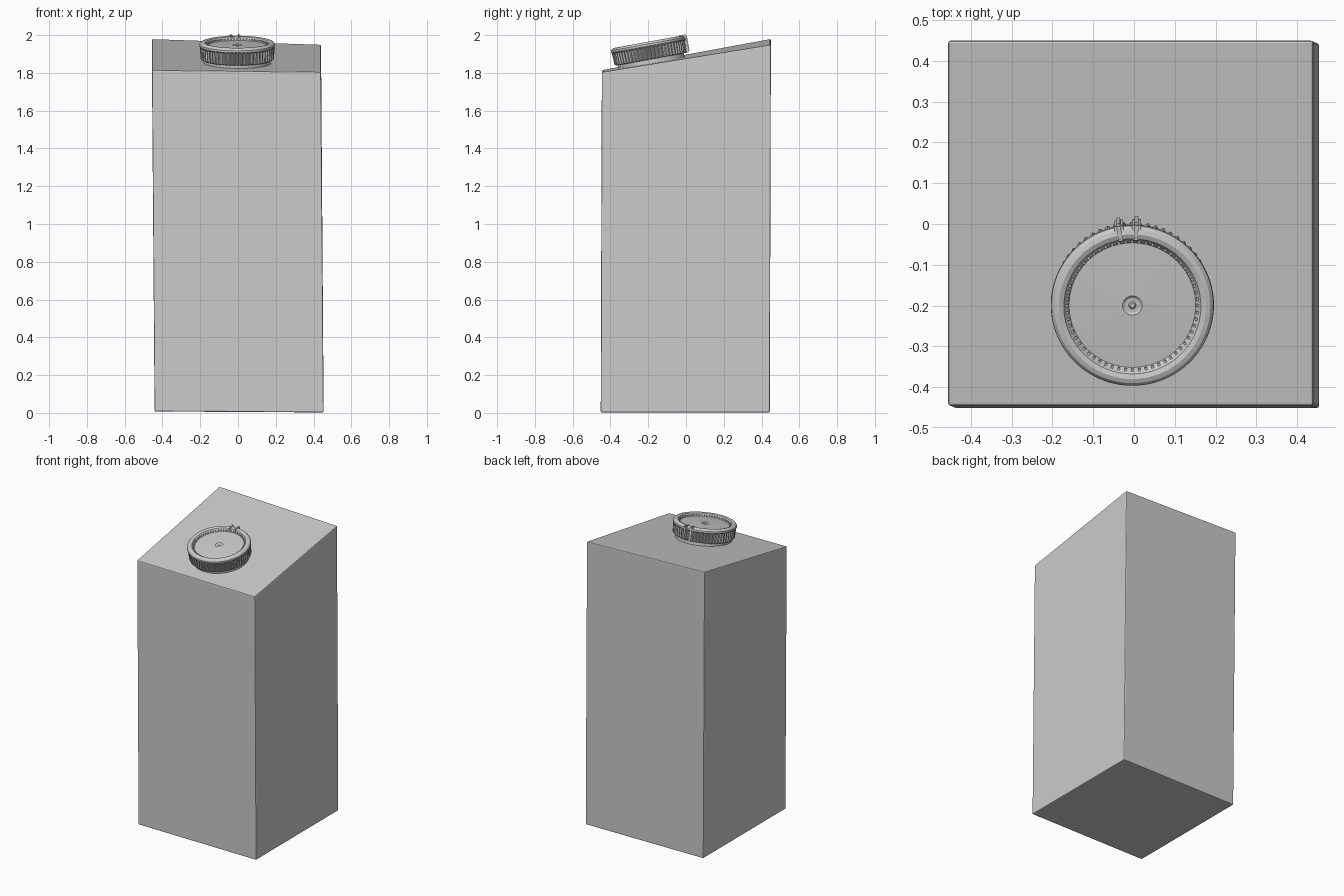
import bpy, bmesh, math
from mathutils import Matrix, Vector

cube = bpy.data.objects.get("Cube")
if cube:
    bpy.data.objects.remove(cube, do_unlink=True)

# Single matte grey
grey = bpy.data.materials.new("carton_grey")
grey.use_nodes = True
COLOR = (0.6, 0.6, 0.6, 1)
grey.diffuse_color = COLOR
grey.node_tree.nodes["Principled BSDF"].inputs["Base Color"].default_value = COLOR


def make_object(name, bm, smooth=None):
    bmesh.ops.recalc_face_normals(bm, faces=bm.faces[:])
    mesh = bpy.data.meshes.new(name)
    bm.to_mesh(mesh)
    bm.free()
    mesh.materials.append(grey)
    obj = bpy.data.objects.new(name, mesh)
    bpy.context.collection.objects.link(obj)
    if smooth:
        bpy.ops.object.select_all(action="DESELECT")
        obj.select_set(True)
        bpy.context.view_layer.objects.active = obj
        bpy.ops.object.shade_smooth_by_angle(angle=math.radians(smooth))
    return obj


# Carton body: a box leaning slightly left, with a sloping top
bm = bmesh.new()
bmesh.ops.create_cube(bm, size=1)
for v in bm.verts:
    sx, sy, top = v.co.x, v.co.y, v.co.z > 0
    v.co.x = 0.895 * sx + (-0.008 if top else 0.006)
    v.co.y = 0.895 * sy + (0.002 if top else -0.004)
    v.co.z = 1.887 + 0.155 * sy - 0.02 * sx - 0.02 * sx * sy if top else 0.005 - 0.01 * sx * 0.5
    v.co.z = max(v.co.z, 0)
body = make_object("carton_body", bm)
bevel = body.modifiers.new("soft_edges", "BEVEL")
bevel.width = 0.006
bevel.segments = 2

# Cap parts share one tilted frame resting on the slope
TILT = Matrix.Translation((-0.004, -0.186, 1.872)) @ Matrix.Rotation(math.radians(10.3), 4, "X")


def lathe(name, profile, steps, ribbed=(), depth=0.0, smooth=30):
    """Turn (radius, height) points; rows listed in ribbed get knurled."""
    bm = bmesh.new()
    rings = []
    for row, (r, z) in enumerate(profile):
        ring = []
        for i in range(steps):
            a = math.tau * i / steps
            rr = r - (depth if row in ribbed and i % 4 > 1 else 0)
            ring.append(bm.verts.new((rr * math.cos(a), rr * math.sin(a), z)))
        rings.append(ring)
    for low, high in zip(rings, rings[1:]):
        for i in range(steps):
            j = (i + 1) % steps
            bm.faces.new((low[i], low[j], high[j], high[i]))
    bm.faces.new(rings[0])
    bm.faces.new(rings[-1])
    obj = make_object(name, bm, smooth)
    obj.matrix_world = TILT
    return obj


# Spout neck under the cap
lathe("spout_neck", [(0.178, -0.03), (0.178, 0.02)], 64)

# Knurled cap with rounded rim, recessed disc and central dimple
cap_profile = [
    (0.188, 0.0), (0.195, 0.006), (0.197, 0.064),
    (0.2, 0.072), (0.199, 0.082), (0.191, 0.091), (0.18, 0.094),
    (0.168, 0.09), (0.161, 0.08), (0.155, 0.073),
    (0.024, 0.077), (0.018, 0.073), (0.009, 0.073), (0.006, 0.077),
]
lathe("screw_cap", cap_profile, 240, ribbed=(1, 2), depth=0.007)

# Short teeth around the inside of the rim
bm = bmesh.new()
TEETH = 60
for i in range(TEETH):
    place = (Matrix.Rotation(math.tau * i / TEETH, 4, "Z")
             @ Matrix.Translation((0.163, 0, 0.077))
             @ Matrix.Diagonal((0.012, 0.006, 0.012, 1)))
    bmesh.ops.create_cube(bm, size=1, matrix=place)
teeth = make_object("rim_teeth", bm)
teeth.matrix_world = TILT

# Pair of raised clips at the back of the cap
bm = bmesh.new()
for side in (-1, 1):
    place = (Matrix.Rotation(side * 0.11 + 0.06, 4, "Z")
             @ Matrix.Translation((0, 0.187, 0.049))
             @ Matrix.Diagonal((0.022, 0.044, 0.096, 1)))
    bmesh.ops.create_cube(bm, size=1, matrix=place)
bmesh.ops.bevel(bm, geom=bm.edges[:], offset=0.006, segments=2, affect="EDGES")
clips = make_object("cap_clips", bm, 40)
clips.matrix_world = TILT
